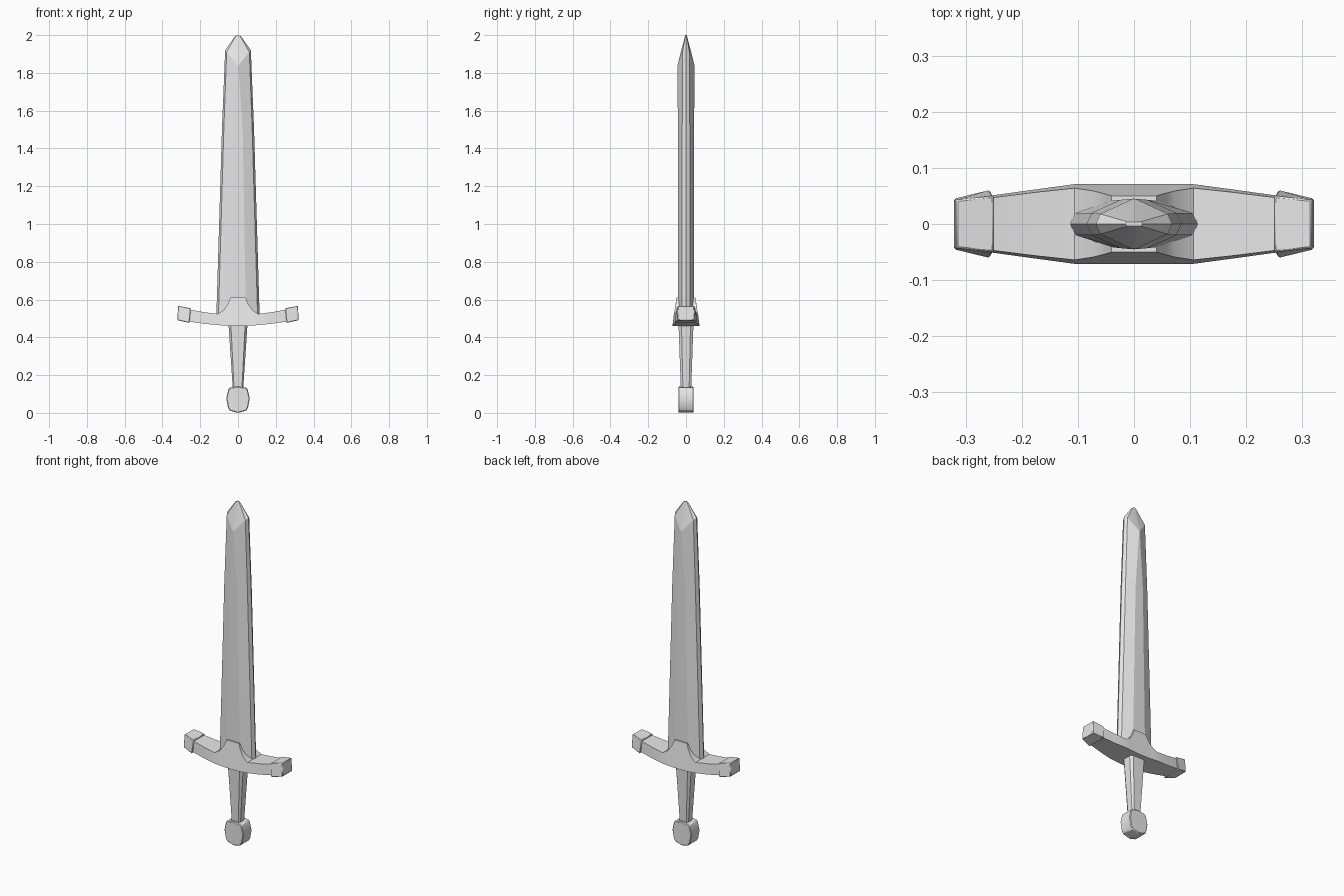
import bpy, bmesh, math

cube = bpy.data.objects.get("Cube")
if cube:
    bpy.data.objects.remove(cube, do_unlink=True)

steel = bpy.data.materials.new("grey_steel")
steel.use_nodes = True
GREY = (0.8, 0.8, 0.8, 1)
steel.diffuse_color = GREY
steel.node_tree.nodes["Principled BSDF"].inputs["Base Color"].default_value = GREY


def loft(name, rings, smooth=30, bevel=0):
    """Skin a list of equal-length rings and cap both ends."""
    bm = bmesh.new()
    loops = [[bm.verts.new(p) for p in ring] for ring in rings]
    n = len(loops[0])
    for a, b in zip(loops, loops[1:]):
        for i in range(n):
            j = (i + 1) % n
            bm.faces.new((a[i], a[j], b[j], b[i]))
    bm.faces.new(loops[0][::-1])
    bm.faces.new(loops[-1])
    bmesh.ops.recalc_face_normals(bm, faces=bm.faces)
    mesh = bpy.data.meshes.new(name)
    bm.to_mesh(mesh)
    bm.free()
    mesh.materials.append(steel)
    obj = bpy.data.objects.new(name, mesh)
    bpy.context.collection.objects.link(obj)
    if bevel:
        mod = obj.modifiers.new("soft_edges", "BEVEL")
        mod.width, mod.segments = bevel, 1
    bpy.ops.object.select_all(action="DESELECT")
    obj.select_set(True)
    bpy.context.view_layer.objects.active = obj
    bpy.ops.object.shade_smooth_by_angle(angle=math.radians(smooth))
    return obj


def mirrored(quarter):
    """Complete a ring from its +x +y quarter, ordered from the x axis to the y axis."""
    half = quarter + [(-x, y, z) for x, y, z in reversed(quarter)]
    back = [(x, -y, z) for x, y, z in reversed(half) if y > 0]
    return half + back


# Blade: cutting edge, bevel corner and central panel corner of each section
blade = [
    [(0.115, 0, 0.5), (0.104, 0.02, 0.5), (0.042, 0.041, 0.5)],
    [(0.085, 0, 1.5), (0.075, 0.02, 1.5), (0.025, 0.043, 1.5)],
    [(0.068, 0, 1.92), (0.06, 0.018, 1.91), (0.002, 0.045, 1.84)],
    [(0.016, 0, 1.994), (0.012, 0.004, 1.994), (0.002, 0.004, 2.0)],
]
loft("blade", [mirrored(q) for q in blade], 12)


# Crossguard: sloped-sided sections along x, rising into a central collar
def section(x, low, high, wide, narrow, lean=0):
    return [(x, -wide, low), (x, wide, low),
            (x + lean, narrow, high), (x + lean, -narrow, high)]


arm = [(0.04, 0.46, 0.612, 0.071, 0.05), (0.053, 0.461, 0.578, 0.071, 0.054),
       (0.073, 0.462, 0.547, 0.071, 0.059), (0.106, 0.465, 0.524, 0.071, 0.064),
       (0.18, 0.472, 0.533, 0.061, 0.056), (0.26, 0.484, 0.548, 0.05, 0.046)]
left = [section(*s) for s in arm]
right = [section(-s[0], *s[1:]) for s in reversed(arm)]
loft("crossguard", right + left)

# Flared guard tips
for side, word in ((1, "left"), (-1, "right")):
    tip = [section(side * 0.257, 0.476, 0.554, 0.061, 0.05, -side * 0.007),
           section(side * 0.321, 0.491, 0.567, 0.045, 0.043, -side * 0.004)]
    loft("guard_tip_" + word, tip, 30, 0.003)

# Grip: chamfered, widening toward the guard
grip = []
for z, x, y in ((0.12, 0.027, 0.027), (0.48, 0.051, 0.04)):
    grip.append(mirrored([(x, y * 0.6, z), (x * 0.75, y, z)]))
loft("grip", grip)

# Pommel: rounded-square outline extruded front to back
right_side = [(0.044, 0.012), (0.053, 0.028), (0.062, 0.077), (0.052, 0.122), (0.046, 0.133)]
outline = [(0, 0)] + right_side + [(0, 0.14)] + [(-x, z) for x, z in reversed(right_side)]
loft("pommel", [[(x, y, z) for x, z in outline] for y in (-0.04, 0.04)], 30, 0.004)
